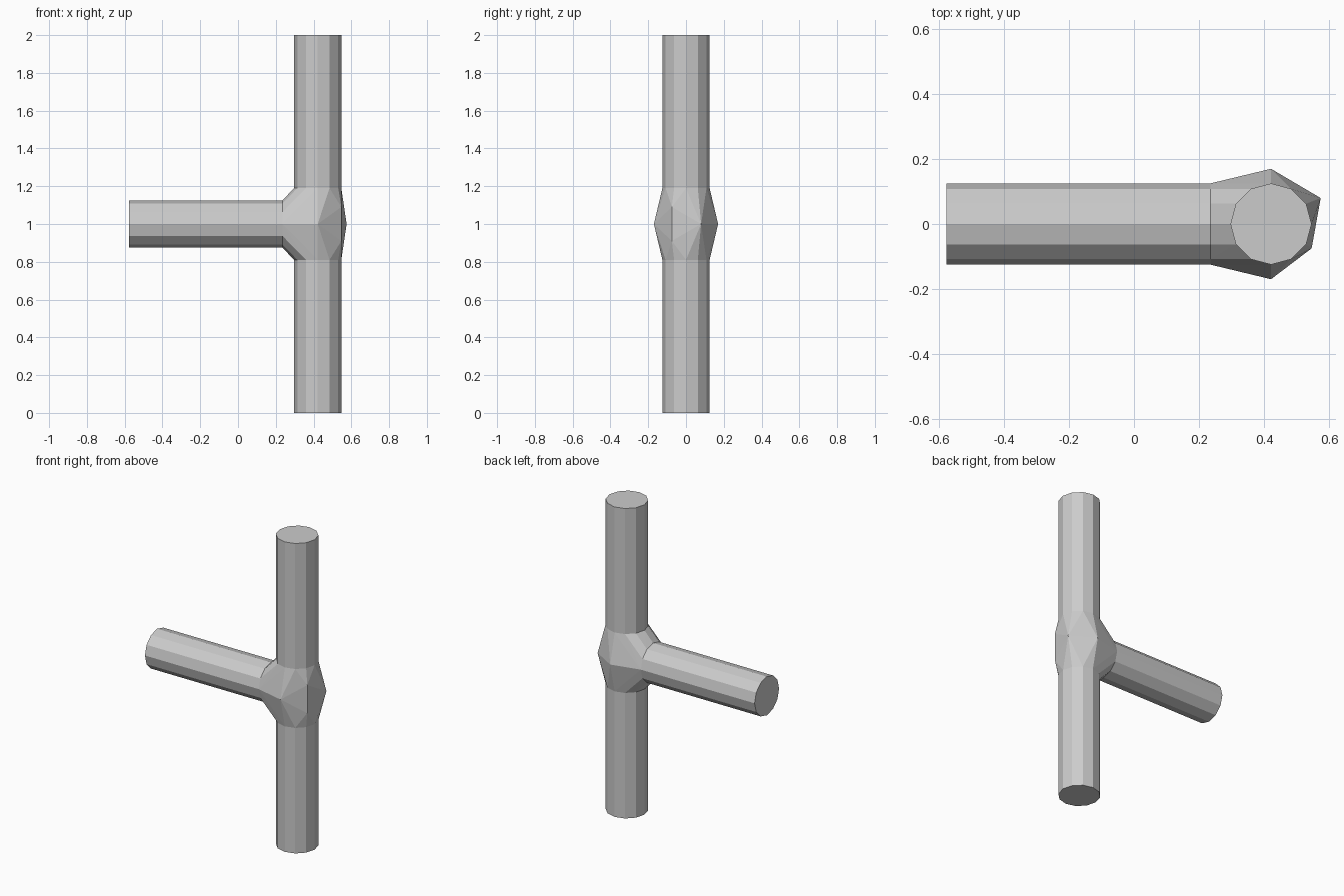
import bpy, bmesh, math
from mathutils import Vector

if "Cube" in bpy.data.objects:
    bpy.data.objects.remove(bpy.data.objects["Cube"])

R, SIDES = 0.125, 12
CX, CZ = 0.422, 1.0


def ring(center, axis):
    """Twelve-sided ring around a point, facing along the x or z axis."""
    pts = []
    for i in range(SIDES):
        a = 2 * math.pi * i / SIDES
        c, s = R * math.cos(a), R * math.sin(a)
        offset = (0, c, s) if axis == "x" else (c, s, 0)
        pts.append(Vector(center) + Vector(offset))
    return pts


def make_object(name, bm):
    bmesh.ops.recalc_face_normals(bm, faces=bm.faces[:])
    mesh = bpy.data.meshes.new(name)
    bm.to_mesh(mesh)
    bm.free()
    obj = bpy.data.objects.new(name, mesh)
    bpy.context.collection.objects.link(obj)
    return obj


def pipe(name, joint_end, outer_end, axis):
    """Pipe open at the joint and capped at its outer end."""
    bm = bmesh.new()
    a = [bm.verts.new(p) for p in ring(joint_end, axis)]
    b = [bm.verts.new(p) for p in ring(outer_end, axis)]
    for i in range(SIDES):
        j = (i + 1) % SIDES
        bm.faces.new((a[i], a[j], b[j], b[i]))
    cap = bm.faces.new(b)
    obj_normal = Vector(outer_end) - Vector(joint_end)
    cap.normal_update()
    bmesh.ops.recalc_face_normals(bm, faces=bm.faces[:])
    if cap.normal.dot(obj_normal) < 0:
        bmesh.ops.reverse_faces(bm, faces=bm.faces[:])
    mesh = bpy.data.meshes.new(name)
    bm.to_mesh(mesh)
    bm.free()
    bpy.context.collection.objects.link(bpy.data.objects.new(name, mesh))


# Three pipes
top, bottom, side = (CX, 0, 1.19), (CX, 0, 0.81), (0.235, 0, CZ)
pipe("upper_pipe", top, (CX, 0, 2), "z")
pipe("lower_pipe", bottom, (CX, 0, 0), "z")
pipe("side_pipe", side, (-0.577, 0, CZ), "x")

# Faceted joint: hull of the three pipe mouths and a few bulge points
bm = bmesh.new()
points = ring(top, "z") + ring(bottom, "z") + ring(side, "x")
points += [Vector(p) for p in (
    (CX, 0.17, CZ), (CX, -0.17, CZ), (0.575, 0.08, CZ),
    (0.547, -0.075, 1.09), (0.547, -0.075, 0.91))]
for p in points:
    bm.verts.new(p)
bmesh.ops.convex_hull(bm, input=bm.verts[:])
bmesh.ops.recalc_face_normals(bm, faces=bm.faces[:])

# Open the joint where the pipes meet it
mouths = [f for f in bm.faces
          if all(abs(v.co.z - 1.19) < 1e-4 for v in f.verts)
          or all(abs(v.co.z - 0.81) < 1e-4 for v in f.verts)
          or all(abs(v.co.x - 0.235) < 1e-4 for v in f.verts)]
bmesh.ops.delete(bm, geom=mouths, context="FACES")
mesh = bpy.data.meshes.new("pipe_joint")
bm.to_mesh(mesh)
bm.free()
bpy.context.collection.objects.link(bpy.data.objects.new("pipe_joint", mesh))
